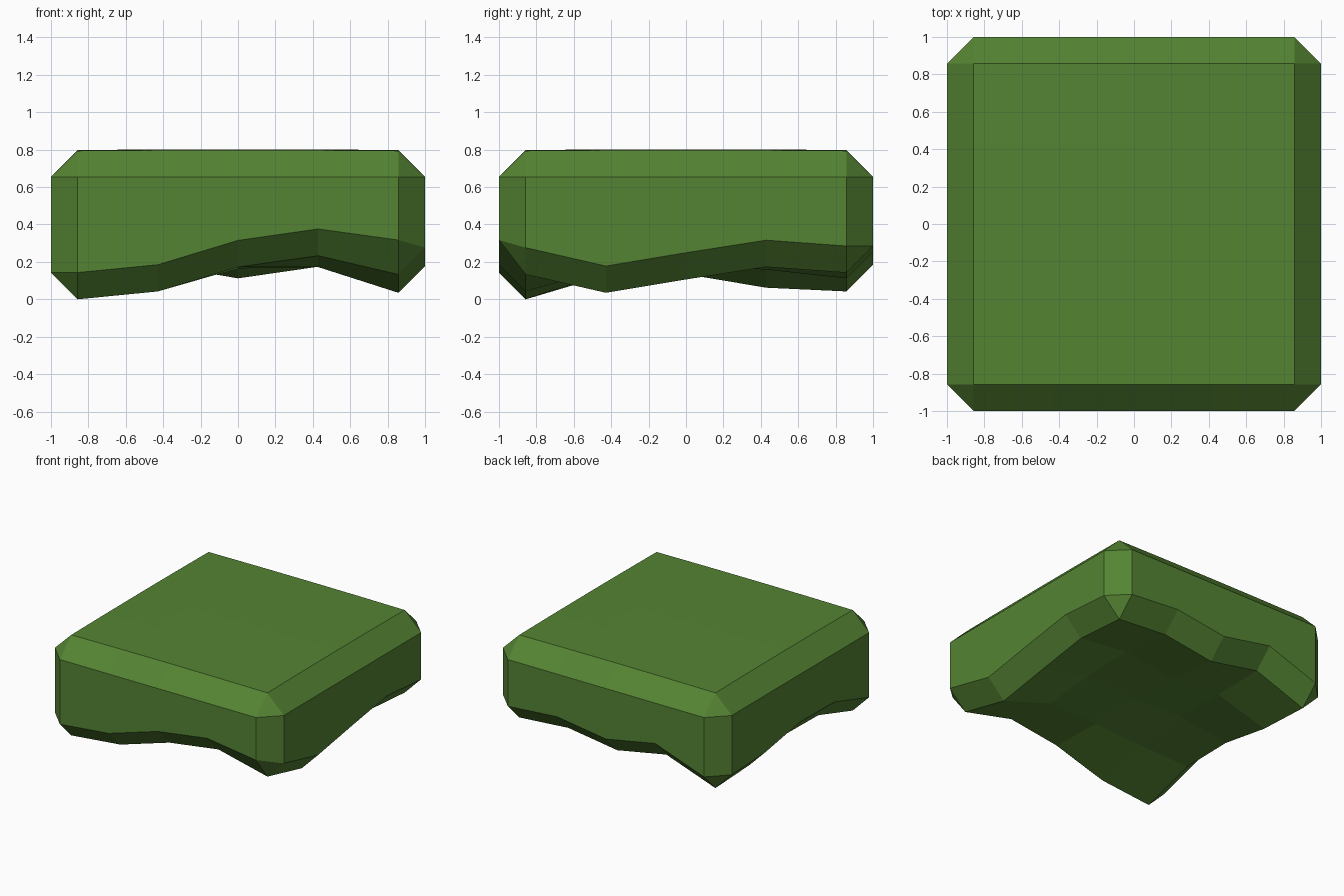
import bpy, bmesh

if "Cube" in bpy.data.objects:
    bpy.data.objects.remove(bpy.data.objects["Cube"])

# Flat colour
green = bpy.data.materials.new("moss green")
green.diffuse_color = (0.09, 0.23, 0.033, 1)
green.use_nodes = True
green.node_tree.nodes["Principled BSDF"].inputs["Base Color"].default_value = green.diffuse_color

N, R, C = 4, 0.857, 0.143          # grid cells, inner half size, chamfer width
# Rim heights of the uneven underside (low to high x or y)
front = [0.003, 0.045, 0.175, 0.236, 0.136]
back = [0.045, 0.195, 0.115, 0.177, 0.145]
left = [0.003, 0.13, 0.137, 0.065, 0.045]
right = [0.136, 0.038, 0.109, 0.176, 0.145]


def pos(i):
    return -R + 2 * R * i / N


def under(i, j):
    """Underside height, blended between the four rims."""
    u, v = i / N, j / N
    sides = left[j] * (1 - u) + right[j] * u + front[i] * (1 - v) + back[i] * v
    corners = ((front[0] * (1 - u) + front[N] * u) * (1 - v)
               + (back[0] * (1 - u) + back[N] * u) * v)
    return sides - corners


def crown(i, j):
    """Top height, very slightly domed."""
    u, v = pos(i) / R, pos(j) / R
    return 0.797 + 0.004 * (2 - u * u - v * v)


bm = bmesh.new()


def sheet(height):
    g = {(i, j): bm.verts.new((pos(i), pos(j), height(i, j)))
         for i in range(N + 1) for j in range(N + 1)}
    for i in range(N):
        for j in range(N):
            bm.faces.new([g[i, j], g[i + 1, j], g[i + 1, j + 1], g[i, j + 1]])
    return g


top, bottom = sheet(crown), sheet(under)

# Four walls: each rim pushed outward, with chamfers above and below
walls = [([(i, 0) for i in range(N + 1)], (0, -C)),
         ([(N, j) for j in range(N + 1)], (C, 0)),
         ([(N - i, N) for i in range(N + 1)], (0, C)),
         ([(0, N - j) for j in range(N + 1)], (-C, 0))]
ends = []
for keys, (dx, dy) in walls:
    hi, lo = [], []
    for k in keys:
        x, y = pos(k[0]) + dx, pos(k[1]) + dy
        z = 0.32 if k == (N, 0) and dy < 0 else bottom[k].co.z + C
        hi.append(bm.verts.new((x, y, 0.657)))
        lo.append(bm.verts.new((x, y, z)))
    for a in range(N):
        k, m = keys[a], keys[a + 1]
        bm.faces.new([lo[a], lo[a + 1], hi[a + 1], hi[a]])
        bm.faces.new([hi[a], hi[a + 1], top[m], top[k]])
        bm.faces.new([bottom[k], bottom[m], lo[a + 1], lo[a]])
    ends.append((keys[-1], hi, lo))

# Corner chamfers
for w in range(4):
    k, hi, lo = ends[w]
    _, hi2, lo2 = ends[(w + 1) % 4]
    bm.faces.new([lo[-1], lo2[0], hi2[0], hi[-1]])
    bm.faces.new([hi[-1], hi2[0], top[k]])
    bm.faces.new([lo2[0], lo[-1], bottom[k]])

bmesh.ops.recalc_face_normals(bm, faces=bm.faces)
mesh = bpy.data.meshes.new("ground_block")
bm.to_mesh(mesh)
bm.free()
mesh.materials.append(green)
block = bpy.data.objects.new("ground_block", mesh)
block.location.z = -min(v.co.z for v in mesh.vertices)
bpy.context.collection.objects.link(block)
